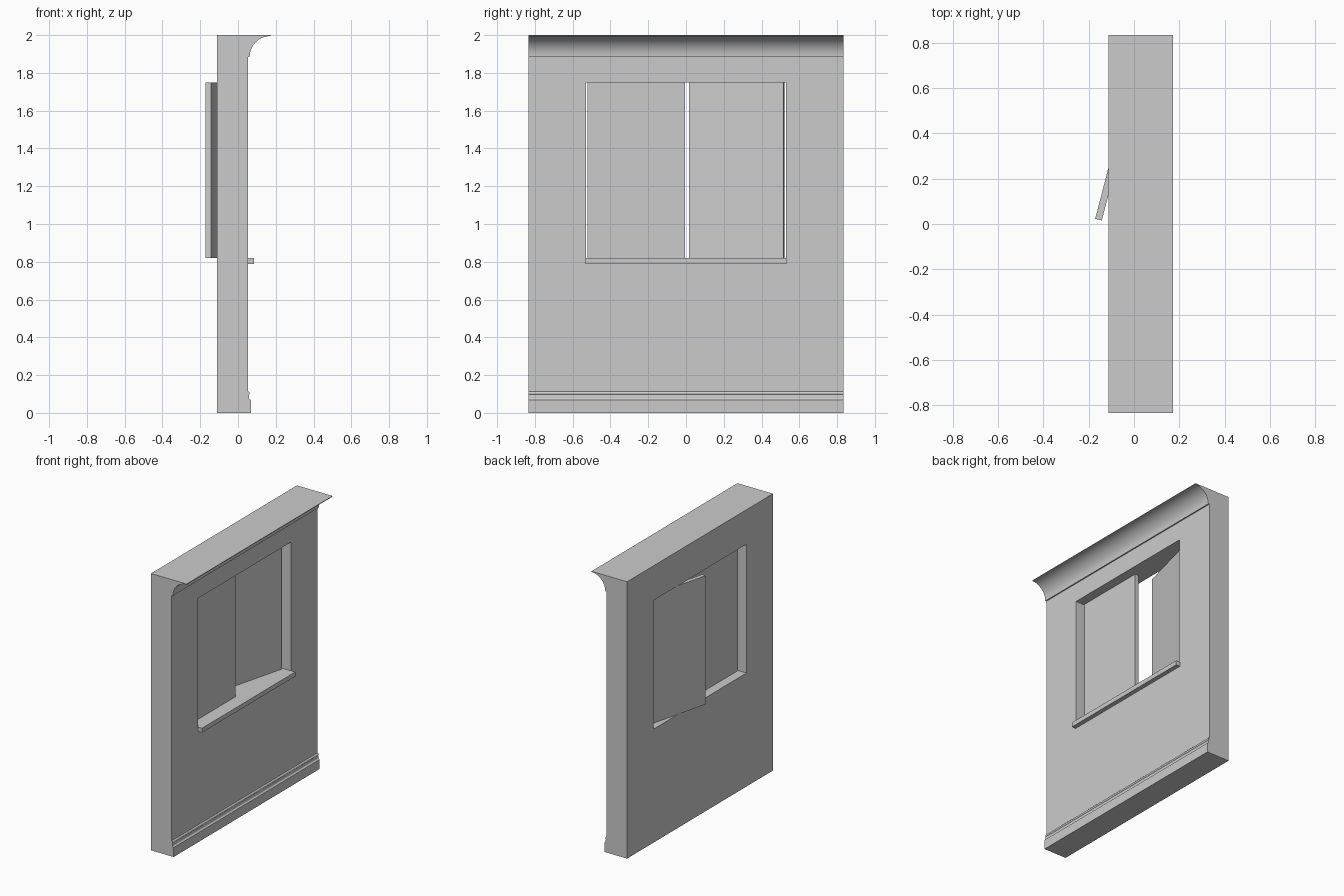
import bpy, bmesh, math
from mathutils import Matrix, Vector

if "Cube" in bpy.data.objects:
    bpy.data.objects.remove(bpy.data.objects["Cube"])

HALF = 0.833             # half wall length
BACK, FACE = -0.112, 0.053
Z0, Z1 = 0.82, 1.75      # window opening heights
OPEN = 0.53              # half opening width


def finish(name, bm):
    bmesh.ops.recalc_face_normals(bm, faces=bm.faces)
    me = bpy.data.meshes.new(name)
    bm.to_mesh(me)
    bm.free()
    ob = bpy.data.objects.new(name, me)
    bpy.context.collection.objects.link(ob)
    return ob


def extrude_y(name, pts, half):
    bm = bmesh.new()
    face = bm.faces.new([bm.verts.new((x, -half, z)) for x, z in pts])
    res = bmesh.ops.extrude_face_region(bm, geom=[face])
    verts = [g for g in res["geom"] if isinstance(g, bmesh.types.BMVert)]
    bmesh.ops.translate(bm, verts=verts, vec=(0, 2 * half, 0))
    return finish(name, bm)


def box(name, lo, hi):
    lo, hi = Vector(lo), Vector(hi)
    bm = bmesh.new()
    bmesh.ops.create_cube(bm, size=1)
    bmesh.ops.scale(bm, verts=bm.verts, vec=hi - lo)
    bmesh.ops.translate(bm, verts=bm.verts, vec=(lo + hi) / 2)
    return finish(name, bm)


def arc(cx, cz, r, a0, a1, n):
    angs = [math.radians(a0 + (a1 - a0) * i / n) for i in range(n + 1)]
    return [(cx + r * math.cos(a), cz + r * math.sin(a)) for a in angs]


# wall section with skirting board, bead and coved cornice
profile = [(BACK, 0), (0.069, 0), (0.069, 0.068)]
profile += arc(0.069, 0.080, 0.010, 250, 180, 5)       # skirting cove
profile += [(0.059, 0.090)]
profile += arc(0.053, 0.104, 0.009, -60, 90, 8)        # bead
profile += [(FACE, 0.115), (FACE, 1.885)]
profile += arc(0.172, 1.885, 0.110, 180, 90, 16)       # cornice cove
profile += [(0.172, 2.0), (BACK, 2.0)]
wall = extrude_y("wall", profile, HALF)

# window opening
cutter = box("opening_cutter", (-0.5, -OPEN, Z0), (0.5, OPEN, Z1))
cutter.hide_render = True
cutter.hide_set(True)
cut = wall.modifiers.new("opening", 'BOOLEAN')
cut.operation = 'DIFFERENCE'
cut.solver = 'EXACT'
cut.object = cutter
bpy.context.view_layer.objects.active = wall
wall.select_set(True)
bpy.ops.object.modifier_apply(modifier=cut.name)
bpy.data.objects.remove(cutter)
bpy.ops.object.shade_smooth_by_angle(angle=math.radians(30))

# window sill
box("sill", (FACE, -0.533, 0.788), (0.085, 0.533, Z0))

# closed panel, and its twin swung outwards on the far jamb
W, T = 0.516, 0.03
box("closed_panel", (-0.045, -0.522, Z0), (-0.015, -0.522 + W, Z1))
swung = box("open_panel", (-T, -W, Z0), (0, 0, Z1))
swung.data.transform(Matrix.Translation((-0.013, 0.515, 0))
                     @ Matrix.Rotation(math.radians(-14.5), 4, 'Z'))
